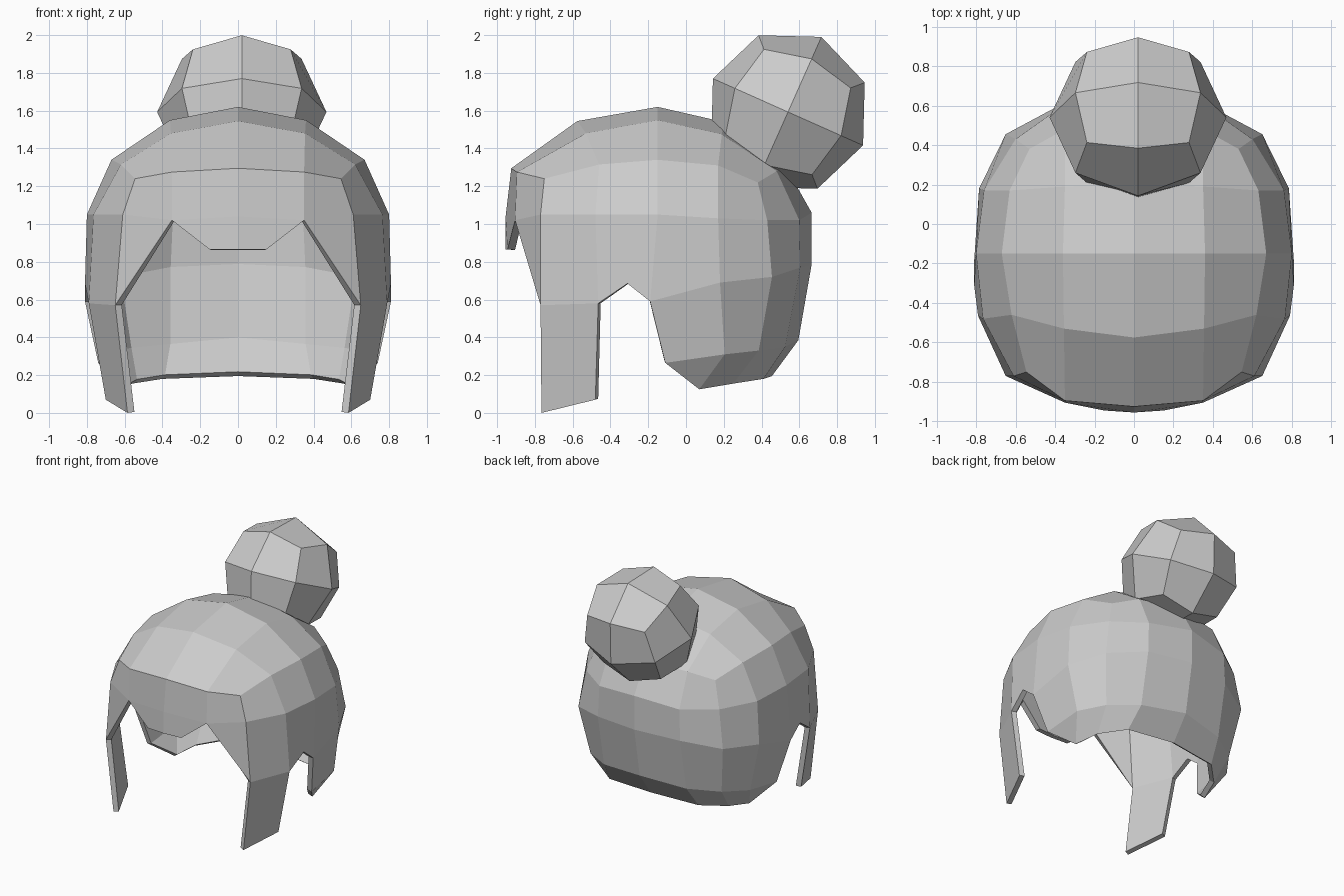
import bpy, bmesh
from math import radians
from mathutils import Vector, Matrix

if "Cube" in bpy.data.objects:
    bpy.data.objects.remove(bpy.data.objects["Cube"])


def finish(bm, name):
    mesh = bpy.data.meshes.new(name)
    bm.to_mesh(mesh)
    bm.free()
    obj = bpy.data.objects.new(name, mesh)
    bpy.context.collection.objects.link(obj)
    return obj


# Half-profiles of the hair cap: each ring runs from front centre round to back centre
crown_rows = [[(0, -.575, 1.545), (.355, -.53, 1.48)],
              [(0, -.15, 1.62), (.36, -.15, 1.55)],
              [(0, .20, 1.54), (.35, .19, 1.475)]]
brow = [(0, -.925, 1.295), (.35, -.895, 1.275), (.545, -.75, 1.24),
        (.62, -.46, 1.315), (.67, -.15, 1.34), (.63, .17, 1.31),
        (.53, .38, 1.22), (.35, .48, 1.28), (0, .53, 1.30)]
temple = [(0, -.955, 1.04), (.35, -.905, 1.02), (.61, -.77, 1.05),
          (.765, -.48, 1.05), (.80, -.15, 1.05), (.76, .17, 1.03),
          (.60, .43, 1.02), (.36, .60, 1.02), (0, .665, 1.06)]
ear = [(.65, -.77, .57), (.79, -.465, .58), (.81, -.19, .59), (.785, .18, .69),
       (.65, .455, .72), (.37, .605, .77), (0, .665, .785)]
nape = [(.74, -.11, .265), (.72, .205, .31), (.59, .385, .33),
        (.37, .525, .35), (0, .595, .385)]
hem = [(.62, .07, .125), (.56, .25, .155), (.40, .41, .18), (0, .455, .195)]

bm = bmesh.new()


def verts(points):
    return [bm.verts.new(p) for p in points]


def face(*vs):
    f = bm.faces.new(vs)
    f.normal_update()
    if f.normal.dot(f.calc_center_median() - Vector((0, -.1, .8))) < 0:
        f.normal_flip()


def strip(a, b):
    for i in range(len(a) - 1):
        face(a[i], a[i + 1], b[i + 1], b[i])


brow, temple, ear, nape, hem = map(verts, (brow, temple, ear, nape, hem))

# Crown: rows across the top, joined to the brow ring
rows = [brow[:3]]
rows += [verts(r) + [brow[3 + i]] for i, r in enumerate(crown_rows)]
rows += [brow[:5:-1]]
for a, b in zip(rows, rows[1:]):
    strip(a, b)

# Sides and back
strip(brow, temple)
strip(temple[2:4], ear[:2])
strip(temple[4:], ear[2:])
strip(ear[2:], nape)
strip(nape[1:], hem)
face(nape[0], nape[1], hem[0])

# Ear notch, fringe and sideburn
notch, = verts([(.81, -.31, .685)])
face(temple[3], temple[4], ear[2], notch, ear[1])
face(temple[1], temple[2], ear[0])
fringe = verts([(0, -.955, .865), (.15, -.945, .865)])
strip(temple[:2], fringe)
strip(ear[:2], verts([(.585, -.765, 0), (.70, -.48, .07)]))

hair = finish(bm, "hair_cap")
mirror = hair.modifiers.new("mirror", 'MIRROR')
mirror.merge_threshold = .001
solid = hair.modifiers.new("thickness", 'SOLIDIFY')
solid.thickness = .04
solid.offset = -1

# Bun: a cube cut once and pushed out to a sphere, leaning back
bm = bmesh.new()
bmesh.ops.create_cube(bm, size=1)
bmesh.ops.subdivide_edges(bm, edges=bm.edges[:], cuts=1, use_grid_fill=True)
for v in bm.verts:
    v.co = v.co.normalized() * .435
bm.transform(Matrix.Translation((.02, .54, 1.593)) @ Matrix.Rotation(radians(-24), 4, 'X')
             @ Matrix.Diagonal((1.03, 1, 1, 1)))
finish(bm, "hair_bun")
